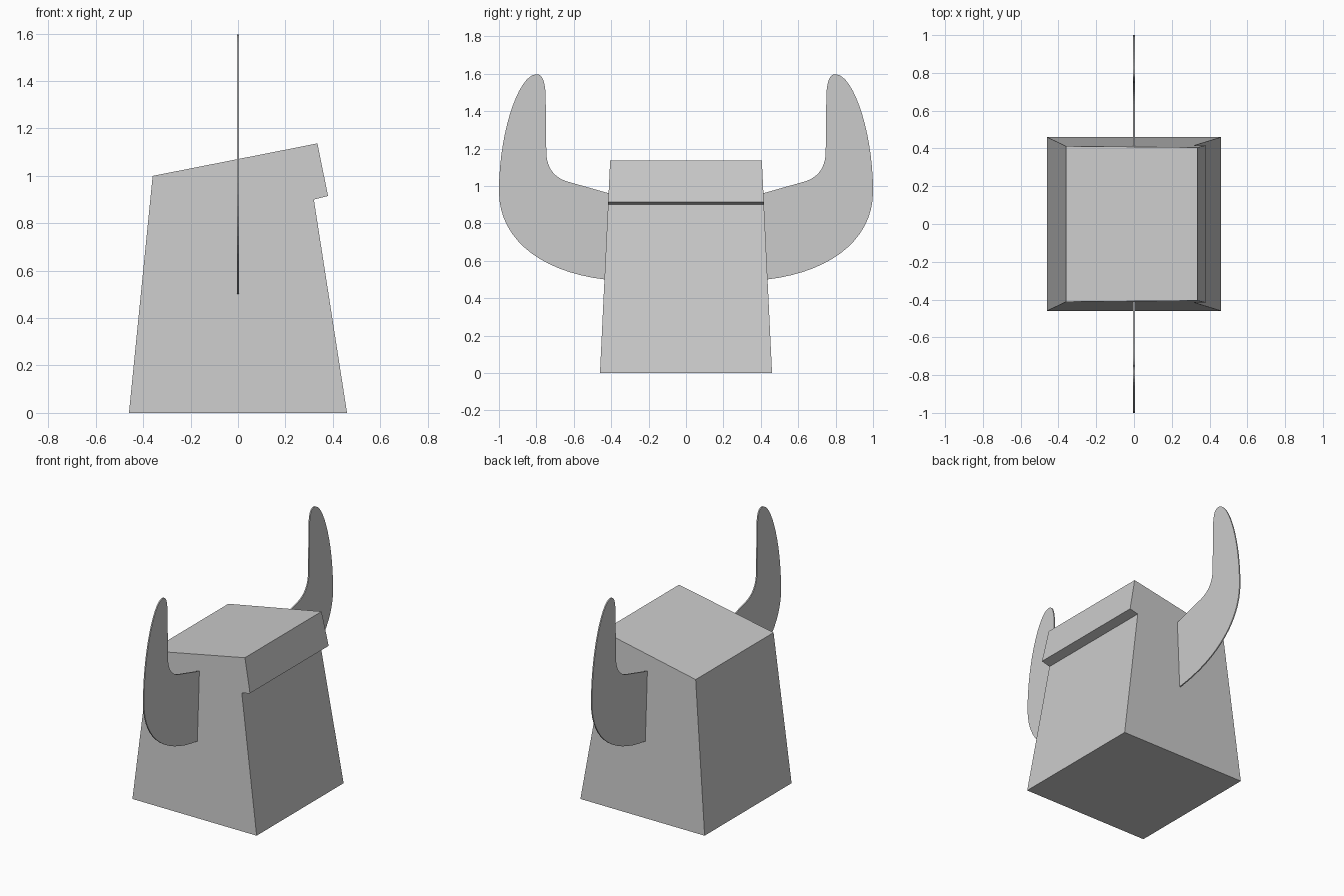
import bpy, bmesh
from mathutils import Vector
from mathutils.geometry import interpolate_bezier

if "Cube" in bpy.data.objects:
    bpy.data.objects.remove(bpy.data.objects["Cube"], do_unlink=True)

grey = bpy.data.materials.new("light grey")
grey.use_nodes = True
colour = (0.6, 0.6, 0.6, 1)
grey.diffuse_color = colour
grey.node_tree.nodes["Principled BSDF"].inputs["Base Color"].default_value = colour


def solid(name, near, far):
    """Join two matching outlines into a closed solid."""
    bm = bmesh.new()
    a = [bm.verts.new(p) for p in near]
    b = [bm.verts.new(p) for p in far]
    bm.faces.new(a)
    bm.faces.new(b[::-1])
    for i in range(len(a)):
        j = (i + 1) % len(a)
        bm.faces.new((a[i], b[i], b[j], a[j]))
    bmesh.ops.recalc_face_normals(bm, faces=bm.faces)
    mesh = bpy.data.meshes.new(name)
    bm.to_mesh(mesh)
    bm.free()
    mesh.materials.append(grey)
    obj = bpy.data.objects.new(name, mesh)
    bpy.context.collection.objects.link(obj)
    return obj


# Tapered body with a sloping top and an overhanging lip
profile = [(-0.46, 0), (0.46, 0), (0.32, 0.9), (0.38, 0.915),
           (0.335, 1.137), (-0.36, 1.0)]


def body_side(sign):
    return [(x, sign * (0.46 - 0.048 * z), z) for x, z in profile]


solid("body", body_side(-1), body_side(1))

# Flat horn outline: start, two handles and end of each curved stretch
curves = [
    ((0.43, 0.5), (0.78, 0.54), (1.0, 0.72), (1.0, 0.97)),
    ((1.0, 0.97), (1.0, 1.3), (0.89, 1.6), (0.8, 1.597)),
    ((0.8, 1.597), (0.755, 1.6), (0.75, 1.52), (0.75, 1.45)),
    ((0.747, 1.19), (0.747, 1.09), (0.7, 1.04), (0.62, 1.02)),
]
outline = []
for stretch in curves:
    for p in interpolate_bezier(*[Vector(c) for c in stretch], 16):
        if not outline or (p - outline[-1]).length > 0.001:
            outline.append(p)
outline.append(Vector((0.408, 0.96)))


def horn_side(x):
    return [(x, p.x, p.y) for p in outline]


# Thin plate horns, mirrored front to back
horns = solid("horns", horn_side(-0.004), horn_side(0.004))
mirror = horns.modifiers.new("mirror", 'MIRROR')
mirror.use_axis = (False, True, False)
